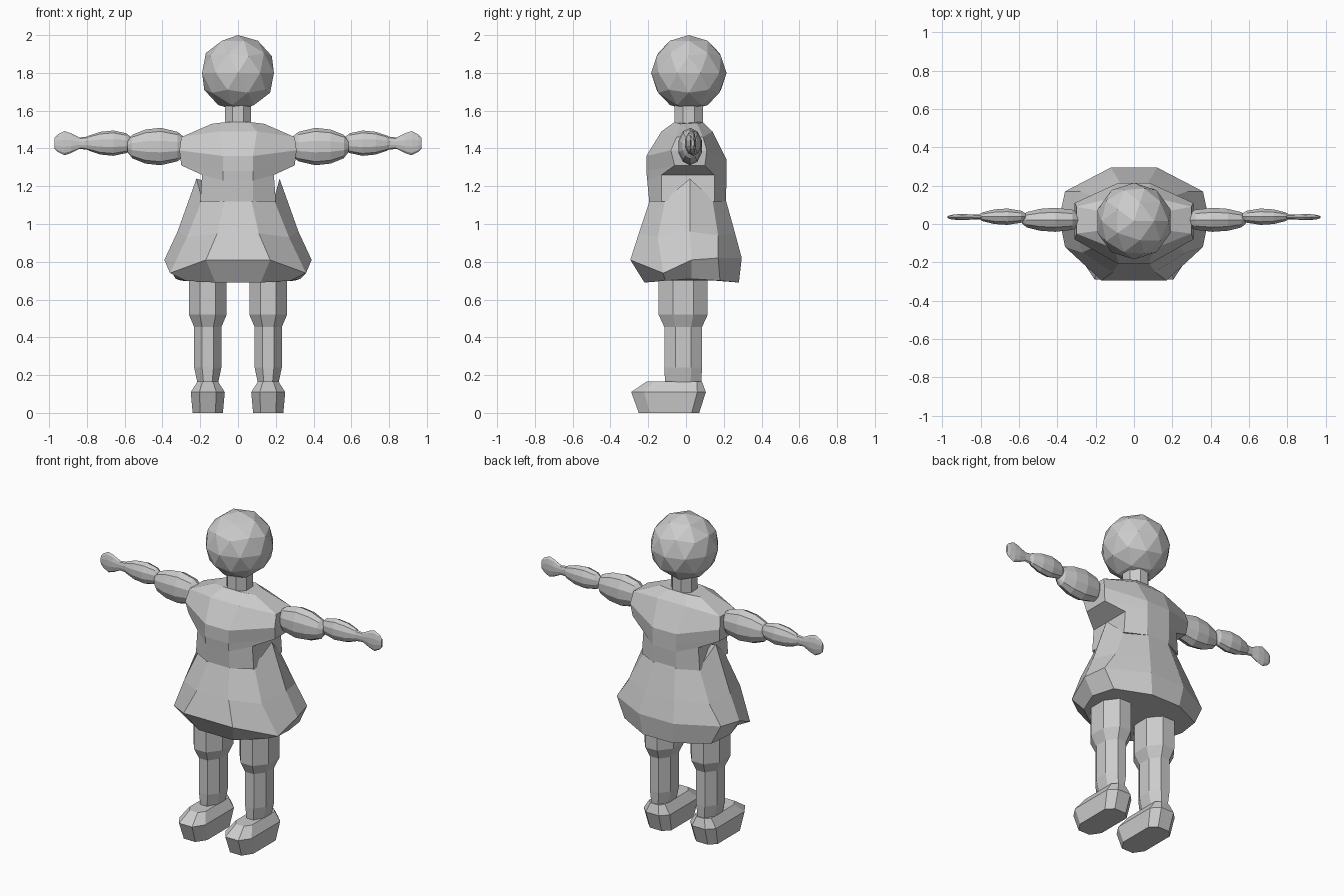
import bpy, bmesh, math

if "Cube" in bpy.data.objects:
    bpy.data.objects.remove(bpy.data.objects["Cube"])

skin = bpy.data.materials.new("plain grey")
skin.diffuse_color = (0.6, 0.6, 0.6, 1)
skin.use_nodes = True
skin.node_tree.nodes["Principled BSDF"].inputs["Base Color"].default_value = skin.diffuse_color


def finish(name, bm):
    bmesh.ops.recalc_face_normals(bm, faces=bm.faces[:])
    me = bpy.data.meshes.new(name)
    bm.to_mesh(me)
    bm.free()
    me.materials.append(skin)
    ob = bpy.data.objects.new(name, me)
    bpy.context.collection.objects.link(ob)
    return ob


def loft(name, rings):
    """Skin a list of equal-length point rings and cap both ends."""
    bm = bmesh.new()
    vs = [[bm.verts.new(p) for p in r] for r in rings]
    n = len(vs[0])
    for a, b in zip(vs, vs[1:]):
        for i in range(n):
            j = (i + 1) % n
            bm.faces.new((a[i], a[j], b[j], b[i]))
    bm.faces.new(vs[0])
    bm.faces.new(vs[-1])
    return finish(name, bm)


def both_sides(half):
    """Complete a right-hand half outline with its mirror image."""
    return half + [(-x, y, z) for x, y, z in reversed(half)]


def upright_ring(cx, cy, z, rx, ry, n=8):
    """Flat-sided polygon ring whose sides touch the radii rx, ry."""
    k = 1 / math.cos(math.pi / n)
    return [(cx + rx * k * math.cos((i + .5) * math.tau / n),
             cy + ry * k * math.sin((i + .5) * math.tau / n), z) for i in range(n)]


def limb_ring(s, x, y, z, ry, rz, n=10):
    return [(s * x, y + ry * math.sin(i * math.tau / n),
             z + rz * math.cos(i * math.tau / n)) for i in range(n)]


# Head: faceted ball
bm = bmesh.new()
bmesh.ops.create_icosphere(bm, subdivisions=2, radius=0.2)
bmesh.ops.translate(bm, verts=bm.verts[:], vec=(0, 0.015, 1.8))
finish("head", bm)

# Neck
loft("neck", [upright_ring(0, 0.015, z, 0.07, 0.075) for z in (1.5, 1.66)])

# Bodice with short stub sleeves
bodice = [
    [(.06, -.06, 1.54), (.14, -.03, 1.53), (.14, .06, 1.53), (.06, .09, 1.54)],
    [(.10, -.13, 1.49), (.30, -.05, 1.46), (.30, .09, 1.46), (.10, .14, 1.49)],
    [(.08, -.21, 1.36), (.31, -.08, 1.39), (.31, .11, 1.39), (.08, .215, 1.34)],
    [(.08, -.21, 1.28), (.30, -.06, 1.31), (.30, .10, 1.31), (.08, .215, 1.28)],
    [(.08, -.205, 1.23), (.19, -.13, 1.26), (.19, .15, 1.26), (.08, .215, 1.23)],
    [(.08, -.195, 1.12), (.20, -.13, 1.12), (.20, .15, 1.12), (.08, .21, 1.12)],
]
loft("bodice", [both_sides(h) for h in bodice])

# Flared skirt, rising to a point at each side
skirt = [
    [(.07, -.19, 1.13), (.19, -.11, 1.13), (.22, .02, 1.24), (.19, .14, 1.13), (.07, .21, 1.13)],
    [(.11, -.25, .95), (.27, -.15, .93), (.32, .02, .96), (.28, .17, .94), (.10, .26, .95)],
    [(.17, -.295, .81), (.36, -.12, .74), (.39, .03, .81), (.36, .17, .82), (.12, .295, .82)],
    [(.12, -.22, .69), (.28, -.11, .70), (.33, .03, .71), (.30, .18, .70), (.10, .28, .69)],
]
loft("skirt", [both_sides(h) for h in skirt])

# Arm pieces as (x, depth radius, height radius)
upper_arm = [(.28, .03, .045), (.32, .055, .078), (.41, .066, .099), (.49, .06, .09),
             (.56, .042, .062), (.585, .02, .03)]
forearm = [(.565, .018, .03), (.59, .033, .052), (.66, .045, .067), (.73, .04, .06),
           (.79, .024, .04), (.81, .012, .02)]
hand = [(.795, .014, .035), (.84, .013, .03), (.885, .017, .053), (.92, .016, .064),
        (.955, .012, .046), (.972, .006, .028)]

for side, s in (("right", 1), ("left", -1)):
    for part, profile, y, z in (("upper_arm", upper_arm, .022, 1.41),
                                ("forearm", forearm, .038, 1.428),
                                ("hand", hand, .036, 1.428)):
        loft(f"{side}_{part}", [limb_ring(s, x, y, z, ry, rz) for x, ry, rz in profile])

    # Leg: wide thigh stepping in at the knee, tapering at the ankle
    cx = s * 0.16
    loft(f"{side}_leg", [upright_ring(cx, -.015, z, rx, ry) for z, rx, ry in (
        (.78, .10, .13), (.52, .10, .13), (.455, .072, .10),
        (.24, .072, .10), (.15, .053, .095))])

    # Shoe: long octagon, widest just above the sole
    def shoe_ring(z, w, front, back):
        c = min(w * .5, .05)
        return [(cx + x, y, z) for x, y in (
            (-w + c, front), (w - c, front), (w, front + c * 1.5), (w, back - c),
            (w - c, back), (-w + c, back), (-w, back - c), (-w, front + c * 1.5))]
    shoe_x = s * 0.16
    loft(f"{side}_shoe", [shoe_ring(0, .08, -.25, .07), shoe_ring(.11, .09, -.29, .105),
                          shoe_ring(.165, .055, -.21, .085)])
